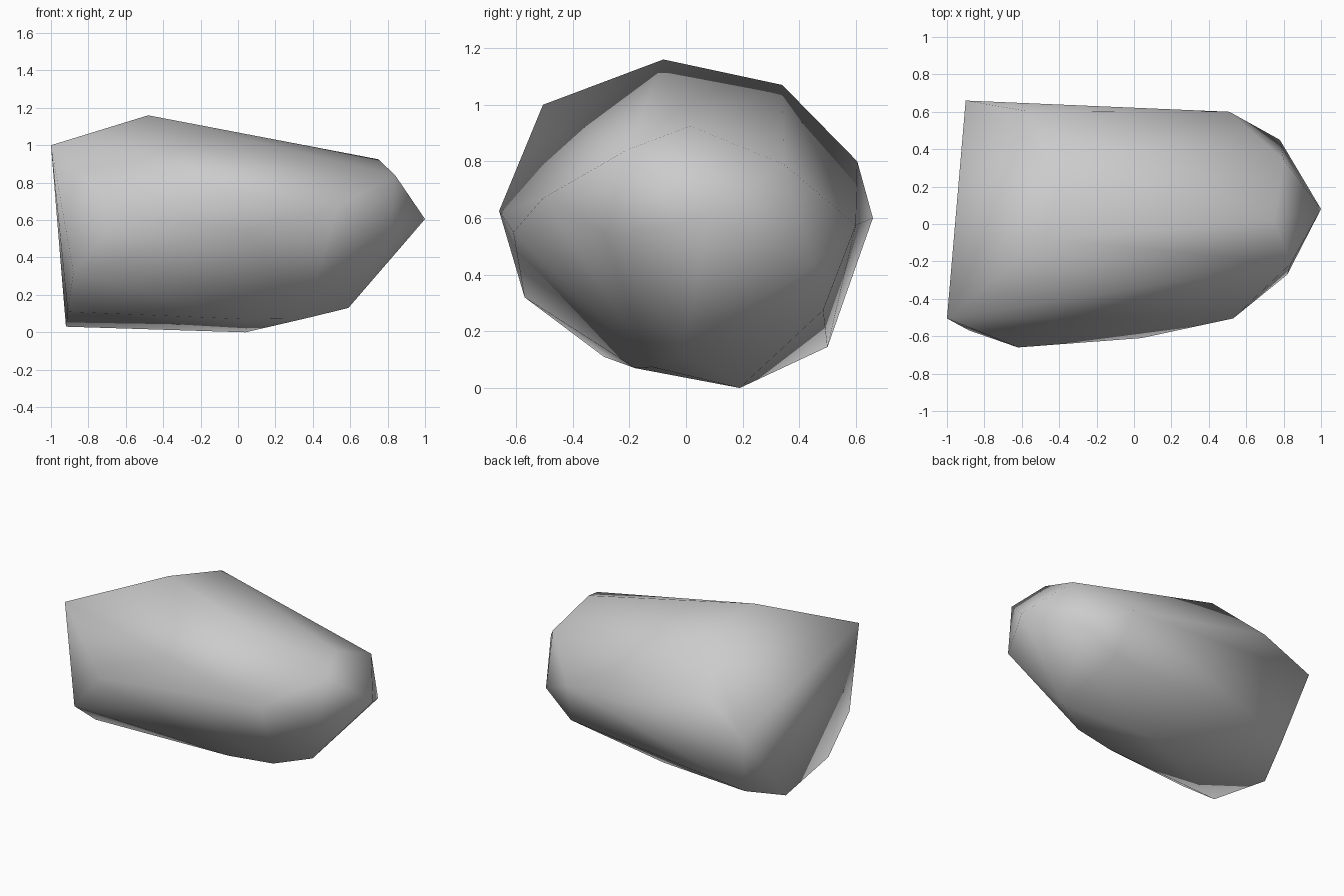
import bpy, bmesh

# Corner points of the boulder, grouped by region (convex shape)
crown = [(-1.0, -0.505, 1.0), (-0.48, -0.08, 1.16), (-0.365, 0.34, 1.07),
         (0.75, 0.015, 0.925), (0.80, 0.345, 0.79), (0.84, -0.21, 0.84)]
girth = [(1.0, 0.08, 0.605), (0.82, -0.27, 0.53), (0.53, -0.505, 0.67),
         (0.04, -0.61, 0.55), (-0.62, -0.66, 0.625), (-0.90, 0.66, 0.60),
         (-0.58, 0.605, 0.80), (0.51, 0.60, 0.575), (0.78, 0.45, 0.43)]
base = [(0.59, -0.01, 0.13), (0.36, -0.12, 0.074), (0.04, 0.19, 0.0),
        (0.05, -0.18, 0.07), (-0.92, 0.20, 0.03), (-0.91, -0.29, 0.11),
        (-0.88, -0.57, 0.32), (-0.81, 0.50, 0.145), (0.56, 0.485, 0.275)]

# Stone skin: convex hull around the corners
bm = bmesh.new()
for p in crown + girth + base:
    bm.verts.new(p)
bmesh.ops.convex_hull(bm, input=bm.verts[:])
loose = [v for v in bm.verts if not v.link_faces]
bmesh.ops.delete(bm, geom=loose, context='VERTS')
bmesh.ops.recalc_face_normals(bm, faces=bm.faces[:])
for f in bm.faces:
    f.smooth = True

mesh = bpy.data.meshes.new("boulder")
bm.to_mesh(mesh)
bm.free()

# Plain grey stone
stone = bpy.data.materials.new("grey stone")
stone.diffuse_color = (0.6, 0.6, 0.6, 1)
mesh.materials.append(stone)

boulder = bpy.data.objects.new("boulder", mesh)
bpy.context.collection.objects.link(boulder)
